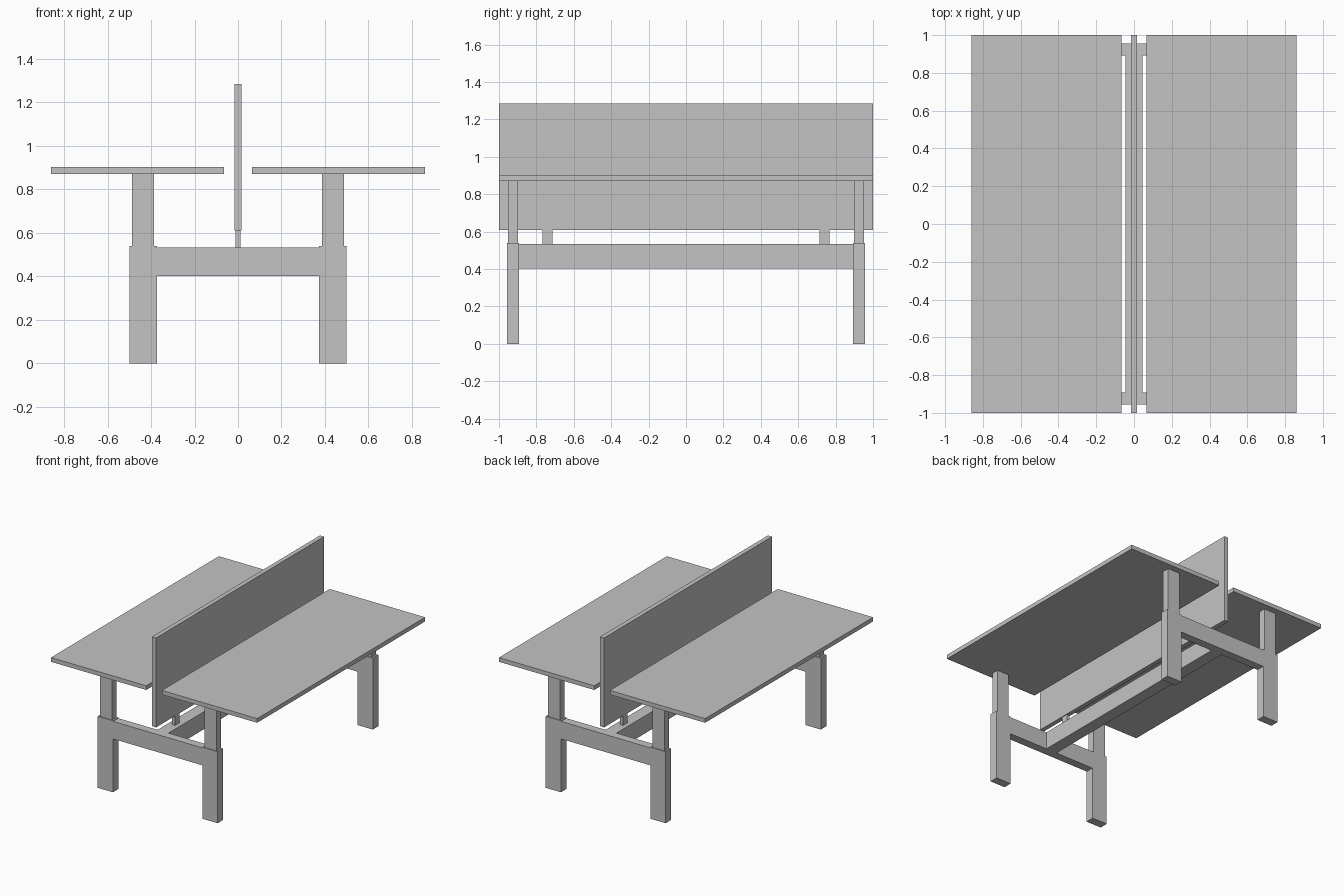
import bpy

default = bpy.data.objects.get("Cube")
if default:
    bpy.data.objects.remove(default, do_unlink=True)

# Single flat grey finish
grey = bpy.data.materials.new("light grey")
grey.use_nodes = True
colour = (0.55, 0.55, 0.55, 1)
grey.diffuse_color = colour
grey.node_tree.nodes["Principled BSDF"].inputs["Base Color"].default_value = colour


def box(name, x, y, z):
    """Box spanning the given (low, high) range on each axis."""
    spans = (x, y, z)
    bpy.ops.mesh.primitive_cube_add(size=1, location=[(a + b) / 2 for a, b in spans])
    obj = bpy.context.object
    obj.name = name
    obj.scale = [abs(b - a) for a, b in spans]
    bpy.ops.object.transform_apply(location=False, rotation=False, scale=True)
    obj.data.materials.append(grey)
    return obj


def flip(span, sign):
    return tuple(sorted(sign * v for v in span))


# Two desktops and four telescopic legs
for sx, side in ((1, "left"), (-1, "right")):
    box(f"{side}_desktop", flip((0.065, 0.86), sx), (-1, 1), (0.87, 0.902))
    for sy, end in ((-1, "front"), (1, "back")):
        box(f"{side}_{end}_lower_leg", flip((0.373, 0.5), sx), flip((0.892, 0.957), sy), (0, 0.539))
        box(f"{side}_{end}_upper_leg", flip((0.386, 0.487), sx), flip((0.897, 0.951), sy), (0.539, 0.87))

# Cross rails between legs, and brackets carrying the screen
for sy, end in ((-1, "front"), (1, "back")):
    box(f"{end}_cross_rail", (-0.373, 0.373), flip((0.893, 0.956), sy), (0.402, 0.534))
    box(f"{end}_screen_bracket", (-0.012, 0.012), flip((0.713, 0.767), sy), (0.534, 0.61))

# Long centre beam and privacy screen
box("centre_beam", (-0.046, 0.046), (-0.893, 0.893), (0.402, 0.534))
box("divider_screen", (-0.017, 0.017), (-1, 1), (0.61, 1.284))
